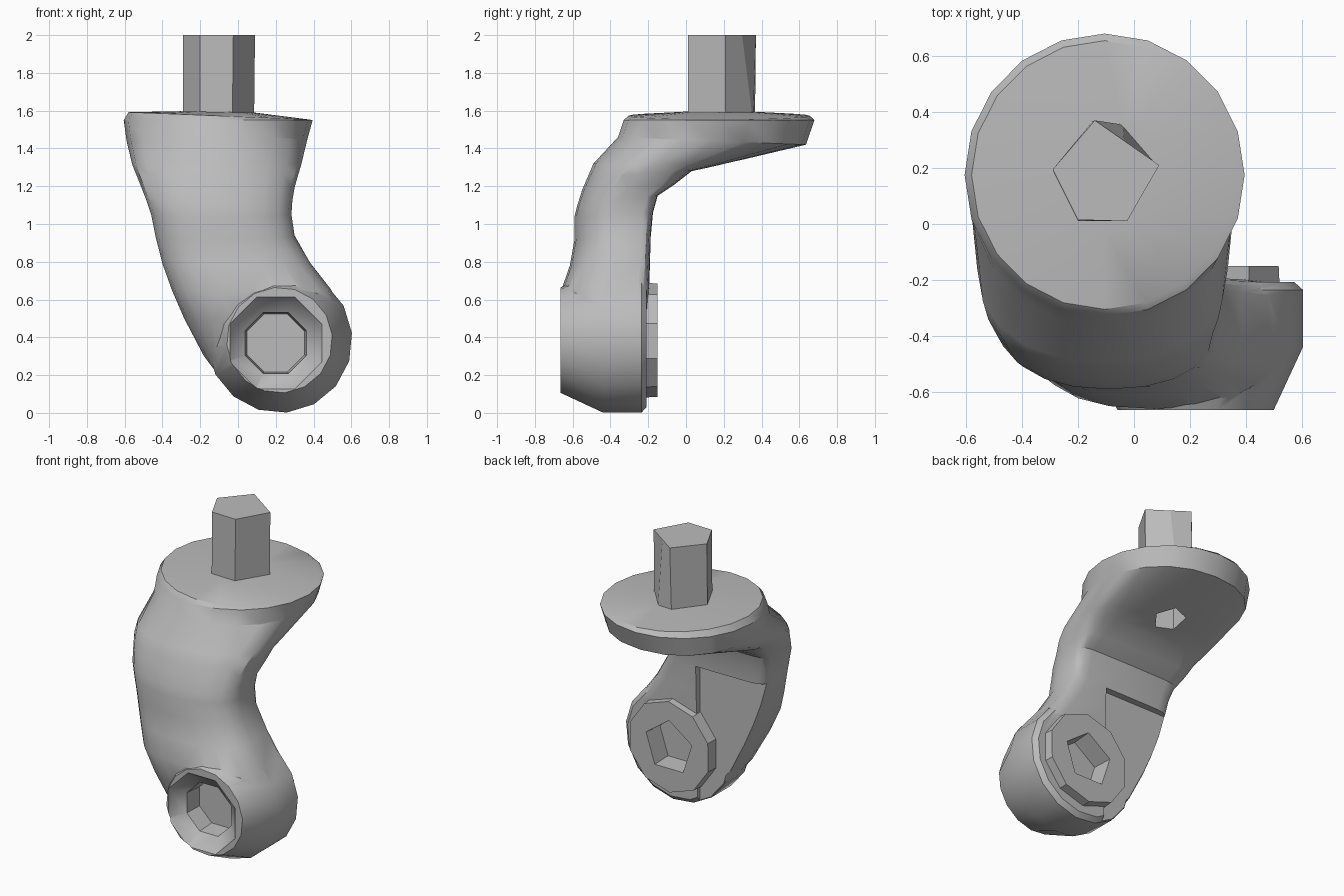
import bpy, bmesh, math

cube = bpy.data.objects.get("Cube")
if cube:
    bpy.data.objects.remove(cube, do_unlink=True)

grey = bpy.data.materials.new("plain grey")
grey.use_nodes = True
grey.diffuse_color = (0.5, 0.5, 0.5, 1)
grey.node_tree.nodes["Principled BSDF"].inputs["Base Color"].default_value = (0.5, 0.5, 0.5, 1)


def loft(name, rings):
    """Skin a list of equal-length point rings and cap both ends."""
    bm = bmesh.new()
    rows = [[bm.verts.new(p) for p in ring] for ring in rings]
    n = len(rows[0])
    for a, b in zip(rows, rows[1:]):
        for i in range(n):
            j = (i + 1) % n
            bm.faces.new((a[i], a[j], b[j], b[i]))
    bm.faces.new(rows[0][::-1])
    bm.faces.new(rows[-1])
    bmesh.ops.recalc_face_normals(bm, faces=bm.faces)
    mesh = bpy.data.meshes.new(name)
    bm.to_mesh(mesh)
    bm.free()
    mesh.materials.append(grey)
    obj = bpy.data.objects.new(name, mesh)
    bpy.context.scene.collection.objects.link(obj)
    return obj


def turned(name, cx, cz, sides, profile, turn=0.0):
    """Rings around a front-to-back axis; profile holds (y, radius)."""
    angles = [turn + 2 * math.pi * i / sides for i in range(sides)]
    return loft(name, [[(cx + r * math.cos(a), y, cz + r * math.sin(a)) for a in angles]
                       for y, r in profile])


def power(v, n):
    return math.copysign(abs(v) ** (2 / n), v)


def section(left, right, back, front, n_back, n_front, count=20):
    """Cross-section between a back and a front (y, z) point."""
    pts = []
    for i in range(count):
        a = 2 * math.pi * i / count
        c, s = math.cos(a), math.sin(a)
        n = n_back if s > 0 else n_front
        u, t = power(c, n), (1 - power(s, n)) / 2
        pts.append(((left + right) / 2 + (right - left) / 2 * u,
                    back[0] + (front[0] - back[0]) * t,
                    back[1] + (front[1] - back[1]) * t))
    return pts


def boolean(target, tool, operation):
    mod = target.modifiers.new(operation.lower(), "BOOLEAN")
    mod.operation, mod.solver, mod.object = operation, "EXACT", tool
    bpy.context.view_layer.objects.active = target
    bpy.ops.object.modifier_apply(modifier=mod.name)
    bpy.data.objects.remove(tool, do_unlink=True)


# Curved arm: round top plate bending down into a flat-backed leg
arm_sections = [
    (-0.605, 0.395, (0.68, 1.55), (-0.33, 1.55), 2, 2),
    (-0.59, 0.365, (0.635, 1.42), (-0.36, 1.46), 2.15, 2.1),
    (-0.56, 0.335, (0.17, 1.31), (-0.49, 1.32), 3.5, 2.2),
    (-0.54, 0.32, (0.03, 1.28), (-0.52, 1.25), 5, 2.2),
    (-0.512, 0.30, (-0.06, 1.21), (-0.55, 1.18), 7, 2.2),
    (-0.485, 0.288, (-0.15, 1.15), (-0.575, 1.10), 8, 2.2),
    (-0.46, 0.283, (-0.175, 1.06), (-0.59, 1.04), 8, 2.2),
    (-0.437, 0.30, (-0.185, 0.95), (-0.59, 0.92), 8, 2.2),
    (-0.40, 0.385, (-0.19, 0.80), (-0.615, 0.78), 8, 2.3),
    (-0.35, 0.495, (-0.195, 0.65), (-0.66, 0.65), 8, 2.4),
    (-0.285, 0.55, (-0.20, 0.50), (-0.64, 0.50), 8, 2.4),
    (-0.18, 0.45, (-0.21, 0.30), (-0.58, 0.30), 8, 2.4),
    (-0.03, 0.18, (-0.22, 0.10), (-0.48, 0.10), 8, 2.4),
]
rings = [section(*s) for s in arm_sections]
# Slightly domed top of the plate, a little higher on one side
rim, cx, cy = rings[0], -0.105, 0.175
for scale, height, tilt in ((0.95, 1.573, 0.04), (0.4, 1.593, 0.02)):
    rings.insert(0, [(cx + (x - cx) * scale, cy + (y - cy) * scale,
                      height - tilt * (x - cx) * scale) for x, y, z in rim])
arm = loft("caster_arm", rings)

# Wheel hub with a bevelled front
boolean(arm, turned("hub", 0.22, 0.385, 16,
                    [(-0.208, 0.355), (-0.235, 0.385), (-0.44, 0.385), (-0.665, 0.28)], 0.1), "UNION")

# Shallow step in the back of the leg, beside the boss
step = [[(x, y, z) for x, y in ((-0.8, -0.23), (0.06, -0.23), (0.06, 0.1), (-0.8, 0.1))]
        for z in (-0.2, 0.95)]
boolean(arm, loft("step_cutter", step), "DIFFERENCE")

# Thin boss on the back of the hub
boolean(arm, turned("boss", 0.23, 0.385, 10, [(-0.35, 0.31), (-0.15, 0.30)], 0.3), "UNION")

# Countersunk front hole, five-sided axle socket, and socket under the plate
boolean(arm, turned("front_cutter", 0.20, 0.37, 8,
                    [(-0.72, 0.285), (-0.656, 0.26), (-0.59, 0.175), (-0.47, 0.165)],
                    math.pi / 8), "DIFFERENCE")
boolean(arm, turned("back_cutter", 0.23, 0.385, 5,
                    [(-0.28, 0.165), (-0.10, 0.18)], math.pi / 2), "DIFFERENCE")
under = [[(-0.11 + 0.1 * math.cos(a), 0.2 + 0.1 * math.sin(a), z)
          for a in [2 * math.pi * i / 5 for i in range(5)]] for z in (1.15, 1.46)]
boolean(arm, loft("under_cutter", under), "DIFFERENCE")

# Mounting stem
base = [(-0.29, 0.19), (-0.20, 0.01), (-0.03, 0.01), (0.085, 0.21), (-0.04, 0.355), (-0.15, 0.365)]
top = [(-0.29, 0.195), (-0.20, 0.015), (-0.025, 0.01), (0.09, 0.21), (-0.035, 0.297), (-0.14, 0.37)]
loft("mounting_stem", [[(x, y, 1.54) for x, y in base], [(x, y, 2.0) for x, y in top]])

# Smooth the arm, keeping its hard edges
bpy.ops.object.select_all(action="DESELECT")
arm.select_set(True)
bpy.context.view_layer.objects.active = arm
bpy.ops.object.shade_smooth_by_angle(angle=math.radians(32))
